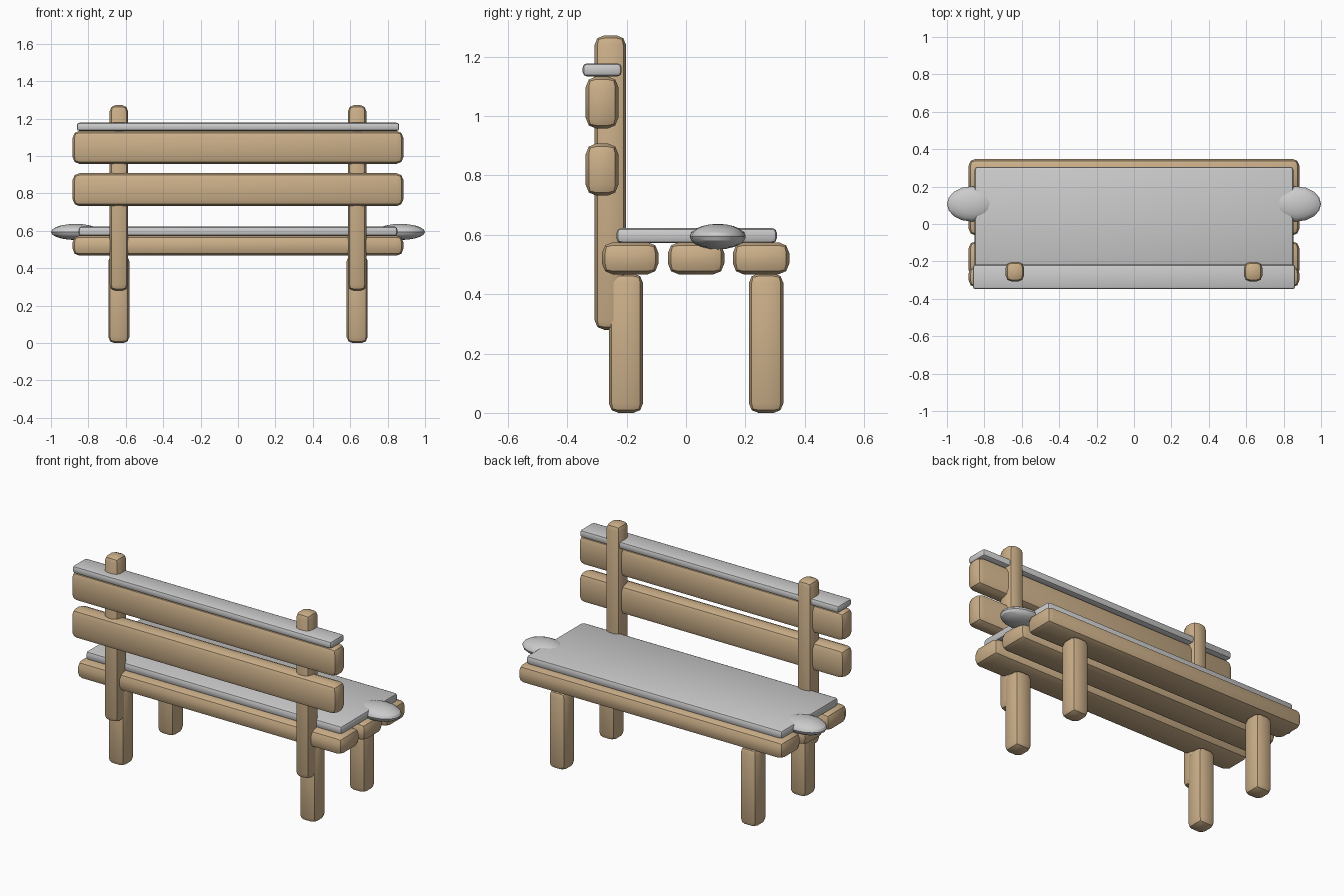
import bpy
import bmesh
from math import radians

if "Cube" in bpy.data.objects:
    bpy.data.objects.remove(bpy.data.objects["Cube"])

wood = bpy.data.materials.new("wood")
wood.diffuse_color = (0.6, 0.43, 0.25, 1)
wood.use_nodes = True
wood.node_tree.nodes["Principled BSDF"].inputs["Base Color"].default_value = wood.diffuse_color


def finish(bm, name, mat=None):
    mesh = bpy.data.meshes.new(name)
    bm.to_mesh(mesh)
    bm.free()
    ob = bpy.data.objects.new(name, mesh)
    bpy.context.collection.objects.link(ob)
    if mat:
        mesh.materials.append(mat)
    bpy.ops.object.select_all(action='DESELECT')
    ob.select_set(True)
    bpy.context.view_layer.objects.active = ob
    bpy.ops.object.shade_smooth_by_angle(angle=radians(30))
    return ob


def rounded_box(name, x, y, z, bevel, mat=None):
    """Box from (min, max) ranges with two-step rounded edges."""
    bm = bmesh.new()
    bmesh.ops.create_cube(bm, size=1)
    for v in bm.verts:
        for i, (lo, hi) in enumerate((x, y, z)):
            v.co[i] = lo if v.co[i] < 0 else hi
    bmesh.ops.bevel(bm, geom=bm.edges[:], offset=bevel, segments=2,
                    profile=0.5, affect='EDGES')
    return finish(bm, name, mat)


# Legs and back posts, mirrored left and right
for side, s in (("left", -1), ("right", 1)):
    leg_x = (s * 0.637 - 0.056, s * 0.637 + 0.056)
    post_x = (s * 0.637 - 0.049, s * 0.637 + 0.049)
    rounded_box(f"rear_leg_{side}", leg_x, (-0.26, -0.145), (0, 0.47), 0.032, wood)
    rounded_box(f"front_leg_{side}", leg_x, (0.212, 0.328), (0, 0.47), 0.032, wood)
    rounded_box(f"back_post_{side}", post_x, (-0.308, -0.202), (0.28, 1.272), 0.032, wood)

# Seat slats
for i, y in enumerate((-0.188, 0.034, 0.253)):
    rounded_box(f"seat_slat_{i + 1}", (-0.884, 0.884), (y - 0.095, y + 0.095),
                (0.467, 0.575), 0.036, wood)

# Backrest slats
for i, z in enumerate((0.82, 1.046)):
    rounded_box(f"back_slat_{i + 1}", (-0.884, 0.884), (-0.338, -0.228),
                (z - 0.088, z + 0.088), 0.036, wood)

# Snow lying on the seat and on the upper back slat
rounded_box("seat_snow", (-0.852, 0.852), (-0.234, 0.306), (0.572, 0.623), 0.016)
rounded_box("back_snow", (-0.862, 0.862), (-0.348, -0.217), (1.134, 1.178), 0.014)

# Snow lumps hanging over the seat ends
for side, s in (("left", -1), ("right", 1)):
    bm = bmesh.new()
    bmesh.ops.create_uvsphere(bm, u_segments=16, v_segments=10, radius=1)
    for v in bm.verts:
        v.co = (s * 0.868 + v.co.x * 0.132, 0.107 + v.co.y * 0.094, 0.594 + v.co.z * 0.043)
    ob = finish(bm, f"snow_lump_{side}")
    ob.data.shade_smooth()
